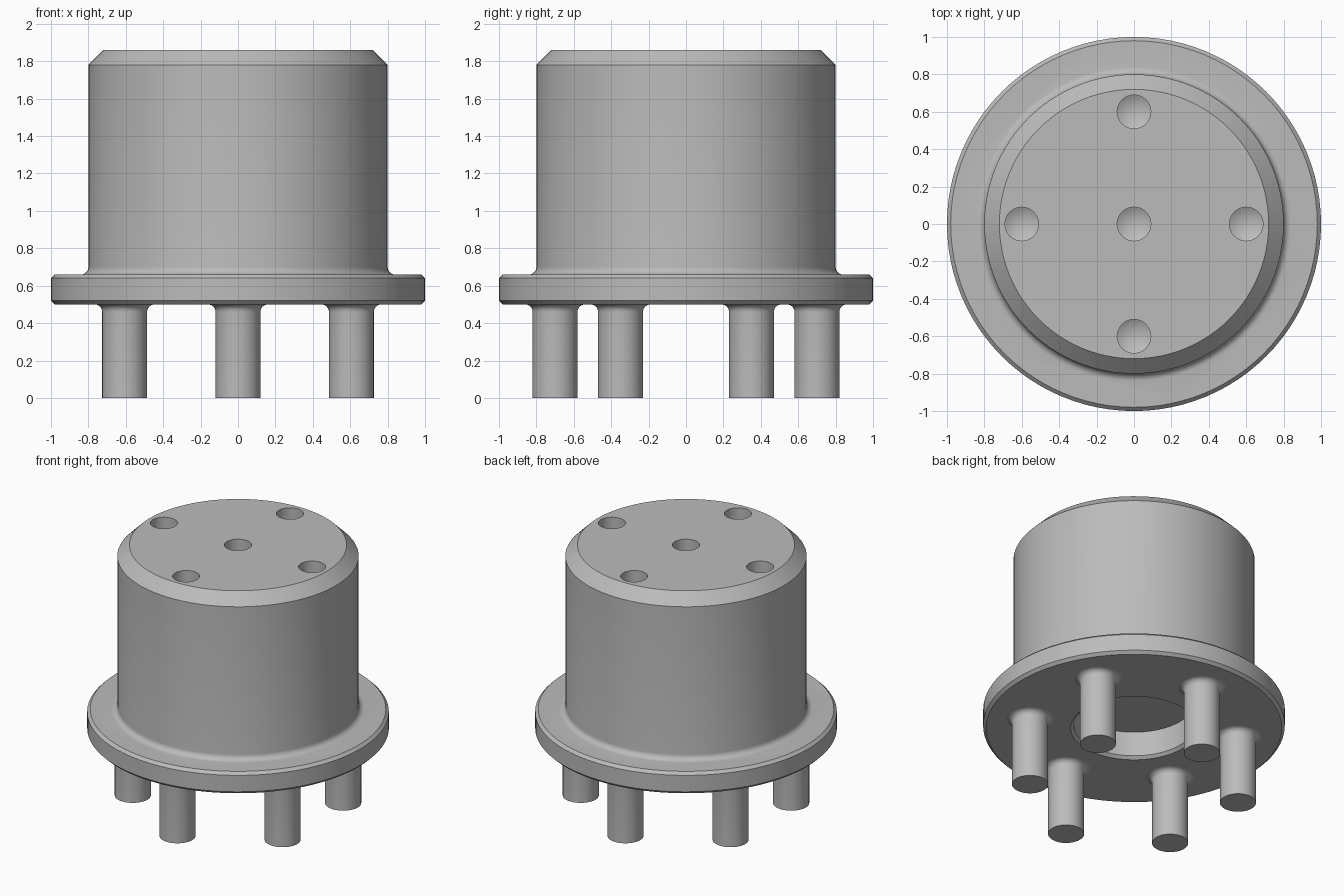
import bpy, bmesh
from math import sin, cos, pi, radians
from mathutils import Matrix, Vector

cube = bpy.data.objects.get("Cube")
if cube:
    bpy.data.objects.remove(cube)

metal = bpy.data.materials.new("grey_metal")
metal.use_nodes = True
GREY = (0.5, 0.5, 0.5, 1)
metal.diffuse_color = GREY
metal.node_tree.nodes["Principled BSDF"].inputs["Base Color"].default_value = GREY


def lathe(name, profile, segments, location=(0, 0, 0)):
    """Revolve a bottom-to-top (radius, z) profile; both ends lie on the axis."""
    bm = bmesh.new()
    verts = [bm.verts.new((r, 0, z)) for r, z in profile]
    edges = [bm.edges.new(pair) for pair in zip(verts, verts[1:])]
    bmesh.ops.spin(bm, geom=verts + edges, cent=(0, 0, 0), axis=(0, 0, 1),
                   angle=2 * pi, steps=segments, use_merge=True)
    bmesh.ops.remove_doubles(bm, verts=bm.verts, dist=1e-5)
    # Merge the centre fans of flat ends into single discs
    bmesh.ops.dissolve_limit(bm, angle_limit=radians(0.5), verts=bm.verts, edges=bm.edges)
    bmesh.ops.recalc_face_normals(bm, faces=bm.faces)
    mesh = bpy.data.meshes.new(name)
    bm.to_mesh(mesh)
    bm.free()
    mesh.materials.append(metal)
    obj = bpy.data.objects.new(name, mesh)
    obj.location = location
    bpy.context.collection.objects.link(obj)
    return obj


def select_only(obj):
    bpy.ops.object.select_all(action='DESELECT')
    obj.select_set(True)
    bpy.context.view_layer.objects.active = obj


def fillet(cr, cz, radius, start, end, steps=6):
    """Arc points around (cr, cz) between two angles in degrees."""
    angles = [radians(start + (end - start) * i / steps) for i in range(steps + 1)]
    return [(cr + radius * cos(a), cz + radius * sin(a)) for a in angles]


# Flanged body with a chamfered top and a round recess underneath
BASE, RIM, TOP = 0.5, 0.66, 1.86
body = lathe("flanged_body", [
    (0, BASE + 0.2), (0.4, BASE + 0.2), (0.4, BASE + 0.02), (0.42, BASE),
    (0.98, BASE), (1, BASE + 0.02), (1, RIM - 0.02), (0.98, RIM),
    *fillet(0.84, RIM + 0.04, 0.04, 270, 180),
    (0.8, TOP - 0.08), (0.72, TOP), (0, TOP)], 96)

# Drilled holes with conical bottoms
for x, y in [(0, 0), (0.6, 0), (-0.6, 0), (0, 0.6), (0, -0.6)]:
    drill = lathe("drill_cutter", [(0, TOP - 0.25), (0.09, TOP - 0.2),
                                   (0.09, TOP + 0.1), (0, TOP + 0.1)], 32, (x, y, 0))
    drill.hide_render = True
    cut = body.modifiers.new("hole", 'BOOLEAN')
    cut.operation, cut.solver, cut.object = 'DIFFERENCE', 'EXACT', drill
    select_only(body)
    bpy.ops.object.modifier_apply(modifier=cut.name)
    bpy.data.objects.remove(drill)

# Ring of six pins, each flaring into the flange
pins = []
for i in range(6):
    spot = Matrix.Rotation(i * pi / 3, 4, 'Z') @ Vector((0, -0.7, 0))
    pins.append(lathe(f"pin_{i + 1}", [
        (0, 0), (0.12, 0), *fillet(0.16, BASE - 0.04, 0.04, 180, 90),
        (0, BASE + 0.01)], 40, spot))

for part in [body, *pins]:
    select_only(part)
    bpy.ops.object.shade_smooth_by_angle(angle=radians(30))
